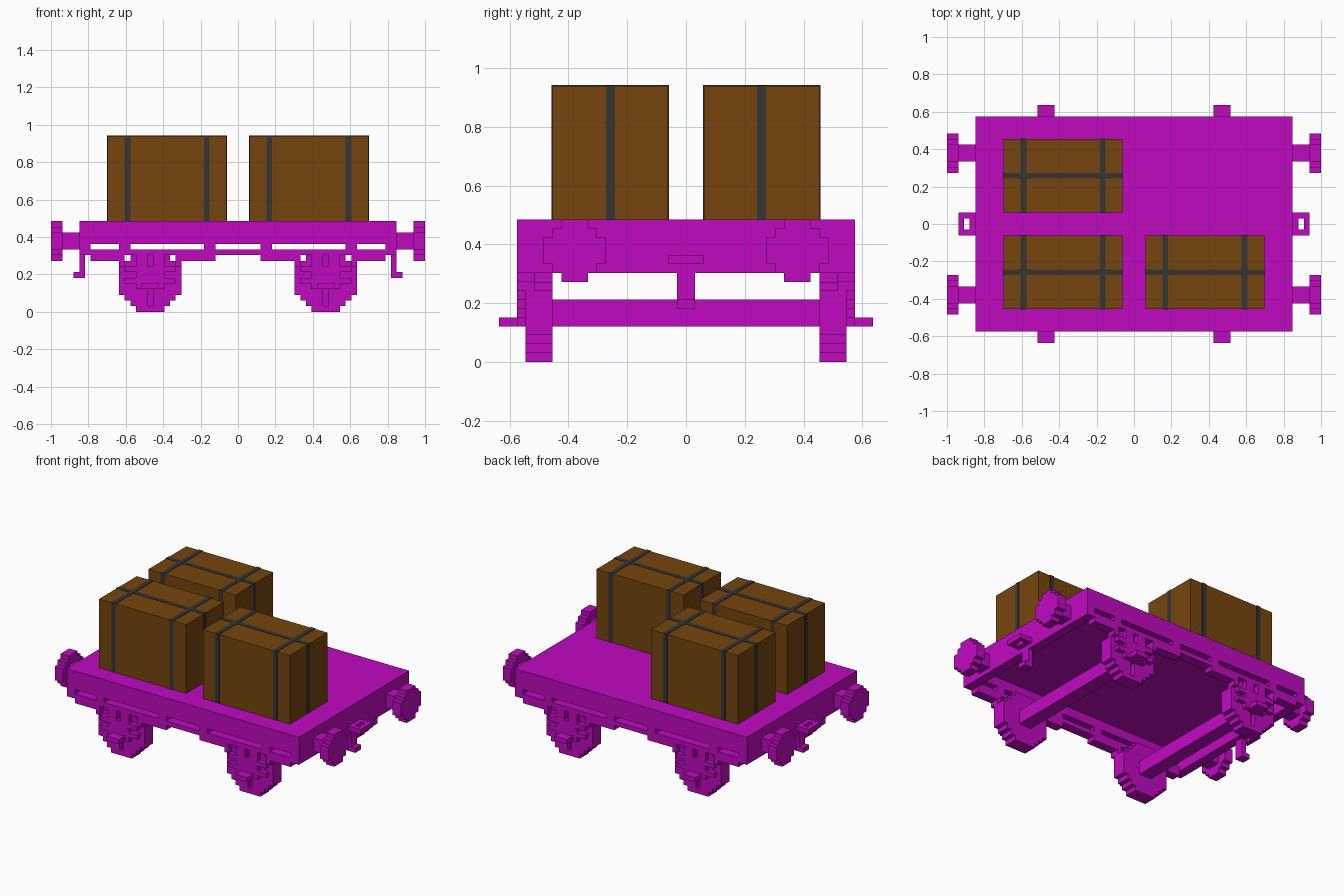
import bpy, bmesh
from mathutils import Vector

if "Cube" in bpy.data.objects:
    bpy.data.objects.remove(bpy.data.objects["Cube"], do_unlink=True)

U = 1 / 33  # one block of the grid


def material(name, rgb):
    m = bpy.data.materials.new(name)
    m.use_nodes = True
    m.diffuse_color = (*rgb, 1)
    bsdf = m.node_tree.nodes["Principled BSDF"]
    bsdf.inputs["Base Color"].default_value = (*rgb, 1)
    bsdf.inputs["Roughness"].default_value = 0.9
    return m


MAGENTA = material("magenta", (0.53, 0.003, 0.53))
BROWN = material("crate brown", (0.18, 0.06, 0.004))
DARK = material("strap grey", (0.036, 0.036, 0.036))


def finish(name, bm, mat):
    bmesh.ops.recalc_face_normals(bm, faces=bm.faces)
    bmesh.ops.scale(bm, vec=(U, U, U), verts=bm.verts)
    me = bpy.data.meshes.new(name)
    bm.to_mesh(me)
    bm.free()
    me.materials.append(mat)
    ob = bpy.data.objects.new(name, me)
    bpy.context.collection.objects.link(ob)
    return ob


def blocks(name, boxes, mat):
    """One object from boxes given as (x0, x1, y0, y1, z0, z1) in blocks."""
    bm = bmesh.new()
    for x0, x1, y0, y1, z0, z1 in boxes:
        lo = Vector((min(x0, x1), min(y0, y1), z0))
        hi = Vector((max(x0, x1), max(y0, y1), z1))
        vs = bmesh.ops.create_cube(bm, size=1)["verts"]
        for v in vs:
            v.co = (lo + hi) / 2 + Vector(a * b for a, b in zip(v.co, hi - lo))
    return finish(name, bm, mat)


def stepped_disc(name, widths, place, depth, mat):
    """Extrude a stepped round outline; widths run from the bottom row up."""
    right = []
    for i, w in enumerate(widths):
        for p in ((w / 2, i), (w / 2, i + 1)):
            if len(right) > 1 and right[-1][0] == right[-2][0] == p[0]:
                right[-1] = p
            elif not right or right[-1] != p:
                right.append(p)
    outline = right + [(-a, b) for a, b in reversed(right)]
    bm = bmesh.new()
    f = bm.faces.new([bm.verts.new(place(a, b)) for a, b in outline])
    new = bmesh.ops.extrude_face_region(bm, geom=[f])["geom"]
    bmesh.ops.translate(bm, vec=depth, verts=[g for g in new if isinstance(g, bmesh.types.BMVert)])
    return finish(name, bm, mat)


# Deck with end beams
blocks("deck", [(-28, 28, -19, 19, 14, 16),
                (-28, -26, -19, 19, 10, 14),
                (26, 28, -19, 19, 10, 14)], MAGENTA)

for s, side in ((-1, "right"), (1, "left")):
    # Side sill, posts and slotted lower rail
    a, b = s * 17, s * 19
    rail = [(-26, 26, a, b, 12, 14), (-26, 26, a, b, 10, 11)]
    for c in (-20, -5, 5, 20):
        rail.append((c - 1, c + 1, a, b, 11, 12))
    for m in (-1, 1):
        rail += [(m * 26, m * 20, a, b, 9, 10), (m * 4, m * 11, a, b, 9, 10)]
    blocks("side_rail_" + side, rail, MAGENTA)

# Wheels, axles and suspension
WHEEL = [5, 7, 9, 11, 11, 11, 11, 11, 9, 7, 5]
for c, end in ((-15.5, "rear"), (15.5, "front")):
    blocks("axle_" + end, [(c - 1.5, c + 1.5, -15, 15, 4, 7)], MAGENTA)
    for s, side in ((-1, "right"), (1, "left")):
        tag = end + "_" + side
        wheel = stepped_disc("wheel_" + tag, WHEEL, lambda a, b: (c + a, s * 15, b),
                             (0, s * 3, 0), MAGENTA)
        slot = blocks("wheel_slot_cutter_" + tag,
                      [(c - 0.5, c + 0.5, s * 17, s * 20, 1, 4)], MAGENTA)
        slot.hide_render = True
        slot.hide_viewport = True
        cut = wheel.modifiers.new("slot", "BOOLEAN")
        cut.operation = "DIFFERENCE"
        cut.object = slot
        a, b = s * 18, s * 19
        blocks("suspension_" + tag, [
            (c - 2.5, c + 2.5, a, b, 4, 5),
            (c - 4.5, c + 4.5, a, b, 5, 6),
            (c - 2.5, c + 2.5, a, b, 6, 8),
            (c - 2.5, c - 0.5, a, b, 8, 10),
            (c + 0.5, c + 2.5, a, b, 8, 10),
            (c - 5.5, c - 4.5, s * 17, b, 8, 10),
            (c + 4.5, c + 5.5, s * 17, b, 8, 10),
            (c - 4.5, c - 2.5, a, b, 7, 8),
            (c + 2.5, c + 4.5, a, b, 7, 8)], MAGENTA)
        blocks("step_" + tag, [(c - 1.5, c + 1.5, b, s * 21, 4, 5)], MAGENTA)

# Buffers, coupling loop and hook at each end
for m, end in ((-1, "rear"), (1, "front")):
    for s, side in ((-1, "right"), (1, "left")):
        tag = end + "_" + side
        blocks("buffer_shaft_" + tag, [(m * 28, m * 31, s * 11, s * 14, 11, 14)], MAGENTA)
        stepped_disc("buffer_disc_" + tag, [3, 5, 7, 7, 7, 5, 3],
                     lambda a, b: (m * 31, s * 12.5 + a, 9 + b), (m * 2, 0, 0), MAGENTA)
    blocks("coupling_loop_" + end, [
        (m * 28, m * 29, -2, 2, 11, 12), (m * 30, m * 31, -2, 2, 11, 12),
        (m * 29, m * 30, -2, -1, 11, 12), (m * 29, m * 30, 1, 2, 11, 12)], MAGENTA)
    blocks("coupling_hook_" + end, [(m * 27, m * 28, -1, 1, 7, 10),
                                    (m * 27, m * 29, -1, 1, 6, 7)], MAGENTA)

# Strapped crates
for n, (x, y) in enumerate(((-23, -15), (2, -15), (-23, 2)), 1):
    blocks(f"crate_{n}", [(x, x + 21, y, y + 13, 16, 31)], BROWN)
    t = 0.1
    blocks(f"crate_cross_straps_{n}", [(x + o, x + o + 1, y - t, y + 13 + t, 16, 31 + t)
                                       for o in (3, 17)], DARK)
    t = 0.07
    blocks(f"crate_long_strap_{n}", [(x - t, x + 21 + t, y + 6, y + 7, 16, 31 + t)], DARK)
